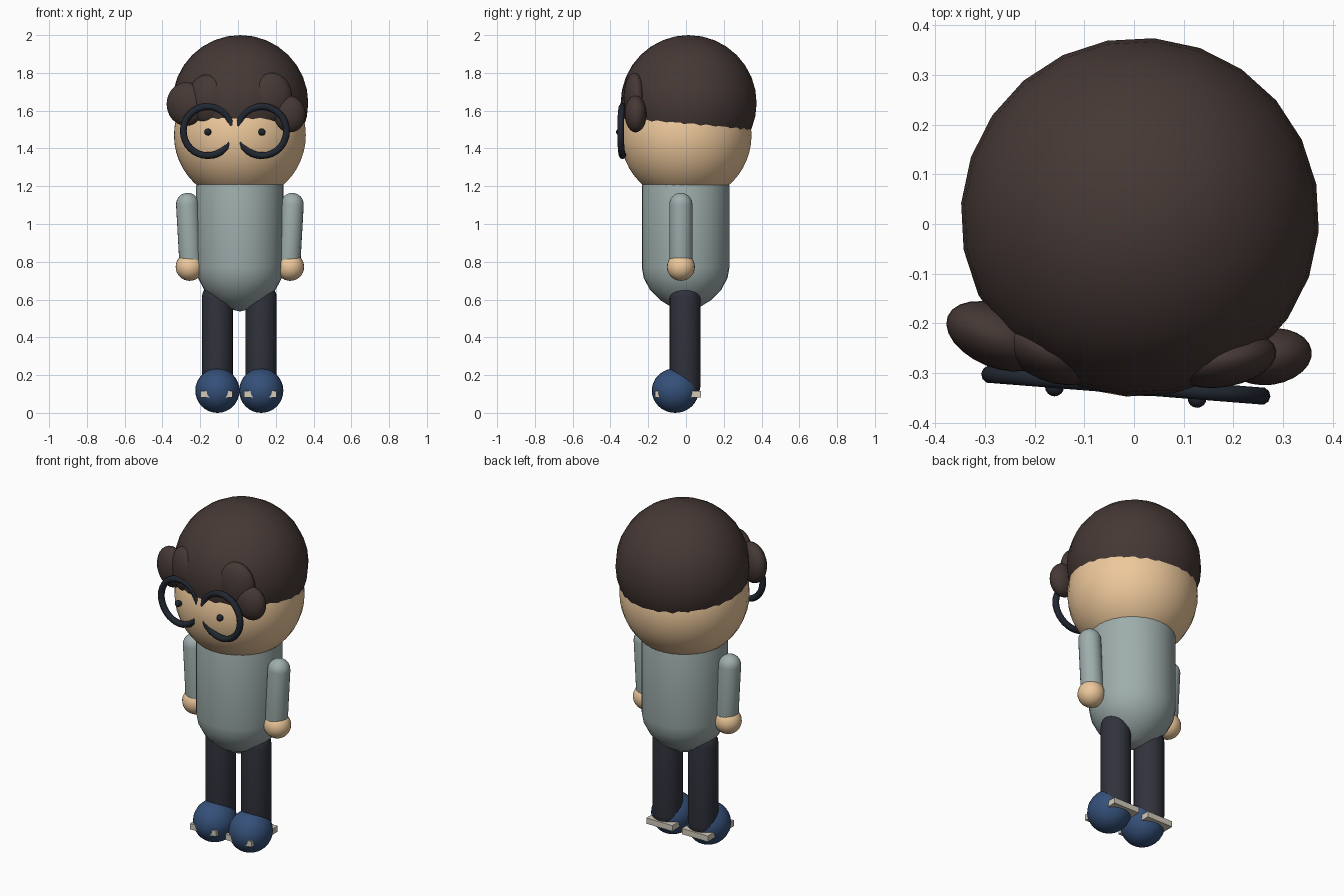
import bpy
from math import radians, sin, cos, pi
from mathutils import Vector

if "Cube" in bpy.data.objects:
    bpy.data.objects.remove(bpy.data.objects["Cube"])

CX = 0.01  # body mid-plane


def material(name, rgb):
    m = bpy.data.materials.new(name)
    m.diffuse_color = (*rgb, 1)
    m.use_nodes = True
    m.node_tree.nodes["Principled BSDF"].inputs["Base Color"].default_value = m.diffuse_color
    return m


SKIN = material("skin", (0.85, 0.58, 0.33))
HAIR = material("hair_brown", (0.06, 0.04, 0.035))
SHIRT = material("shirt_grey_green", (0.34, 0.42, 0.41))
TROUSER = material("trouser_dark", (0.03, 0.032, 0.045))
SHOE = material("shoe_blue", (0.035, 0.08, 0.19))
SOLE = material("sole_cream", (0.65, 0.6, 0.5))
FRAME = material("frame_black", (0.015, 0.02, 0.03))


def finish(name, mat, smooth=True):
    ob = bpy.context.object
    ob.name = name
    ob.data.materials.append(mat)
    if smooth:
        bpy.ops.object.shade_smooth()
    return ob


def ball(name, mat, loc, radii, rot=(0, 0, 0), seg=24, rings=16):
    bpy.ops.mesh.primitive_uv_sphere_add(segments=seg, ring_count=rings, radius=1, location=loc,
                                         rotation=[radians(a) for a in rot])
    ob = finish(name, mat)
    ob.scale = radii
    return ob


def lathe(name, mat, profile, loc, axis=(0, 0, 1), seg=24):
    """Spin (radius, height) points, pole to pole, about an axis."""
    verts = [(r * cos(2 * pi * i / seg), r * sin(2 * pi * i / seg), z)
             for r, z in profile[1:-1] for i in range(seg)]
    rows = len(profile) - 2
    faces = [(j * seg + i, j * seg + (i + 1) % seg, (j + 1) * seg + (i + 1) % seg, (j + 1) * seg + i)
             for j in range(rows - 1) for i in range(seg)]
    low, top = len(verts), len(verts) + 1
    verts += [(0, 0, profile[0][1]), (0, 0, profile[-1][1])]
    for i in range(seg):
        k = (i + 1) % seg
        faces.append((low, k, i))
        faces.append((top, (rows - 1) * seg + i, (rows - 1) * seg + k))
    me = bpy.data.meshes.new(name)
    me.from_pydata(verts, [], faces)
    me.polygons.foreach_set("use_smooth", [True] * len(faces))
    me.materials.append(mat)
    ob = bpy.data.objects.new(name, me)
    bpy.context.collection.objects.link(ob)
    ob.location = loc
    ob.rotation_euler = Vector(axis).to_track_quat('Z', 'Y').to_euler()
    return ob


def capsule(name, mat, a, b, r, n=6):
    """Round-ended rod between two cap centres."""
    a, b = Vector(a), Vector(b)
    length = (b - a).length
    arc = [(r * sin(pi / 2 * i / n), r * cos(pi / 2 * i / n)) for i in range(n + 1)]
    profile = [(x, -z) for x, z in arc] + [(x, length + z) for x, z in reversed(arc)]
    return lathe(name, mat, profile, a, b - a)


# Head and hair cap, turned slightly to one side
ball("head", SKIN, (CX, 0, 1.47), (0.35, 0.348, 0.35), (0, 0, -4.5), 32, 24)
ball("hair", HAIR, (0.012, 0.014, 1.64), (0.361, 0.361, 0.36), (0, 0, -4.5))

# Fringe curls
ball("outer_curl_left", HAIR, (-0.275, -0.226, 1.635), (0.108, 0.063, 0.115), (0, 0, -22))
ball("inner_curl_left", HAIR, (-0.165, -0.255, 1.66), (0.105, 0.062, 0.13), (0, 0, -22))
ball("outer_curl_right", HAIR, (0.272, -0.267, 1.583), (0.086, 0.057, 0.098), (0, -10, 8))
ball("inner_curl_right", HAIR, (0.18, -0.273, 1.67), (0.108, 0.055, 0.13), (0, 0, 10))

# Round glasses and eyes
for side, x, y in (("left", -0.16, -0.313), ("right", 0.127, -0.336)):
    bpy.ops.mesh.primitive_torus_add(major_radius=0.13, minor_radius=0.018, major_segments=32,
                                     minor_segments=10, location=(x, y, 1.492),
                                     rotation=(radians(90), 0, radians(-4.5)))
    finish("glasses_rim_" + side, FRAME)
    ball("eye_" + side, FRAME, (x, y - 0.015, 1.487), (0.019,) * 3, seg=16, rings=10)

# Torso with rounded underside; the top runs up into the head
lathe("torso", SHIRT, [(0, 0.537), (0.06, 0.551), (0.135, 0.597), (0.19, 0.653), (0.222, 0.715),
                       (0.232, 0.77), (0.232, 1.2), (0.21, 1.29), (0.12, 1.39), (0, 1.42)],
      (CX, -0.002, 0), seg=32)

# Limbs and shoes on both sides
for side, s in (("left", -1), ("right", 1)):
    wrist = (CX + s * 0.26, -0.027, 0.80)
    capsule("arm_" + side, SHIRT, wrist, (CX + s * 0.277, -0.027, 1.104), 0.061)
    ball("hand_" + side, SKIN, (CX + s * 0.266, -0.027, 0.773), (0.074,) * 3)
    x = CX - 0.003 + s * 0.116
    capsule("leg_" + side, TROUSER, (x, -0.005, 0.145), (x, -0.005, 0.61), 0.082)
    ball("shoe_" + side, SHOE, (x, -0.057, 0.118), (0.117, 0.124, 0.118))
    bpy.ops.mesh.primitive_cube_add(size=1, location=(x - 0.005, -0.042, 0.098))
    finish("sole_" + side, SOLE, False).scale = (0.17, 0.245, 0.034)
